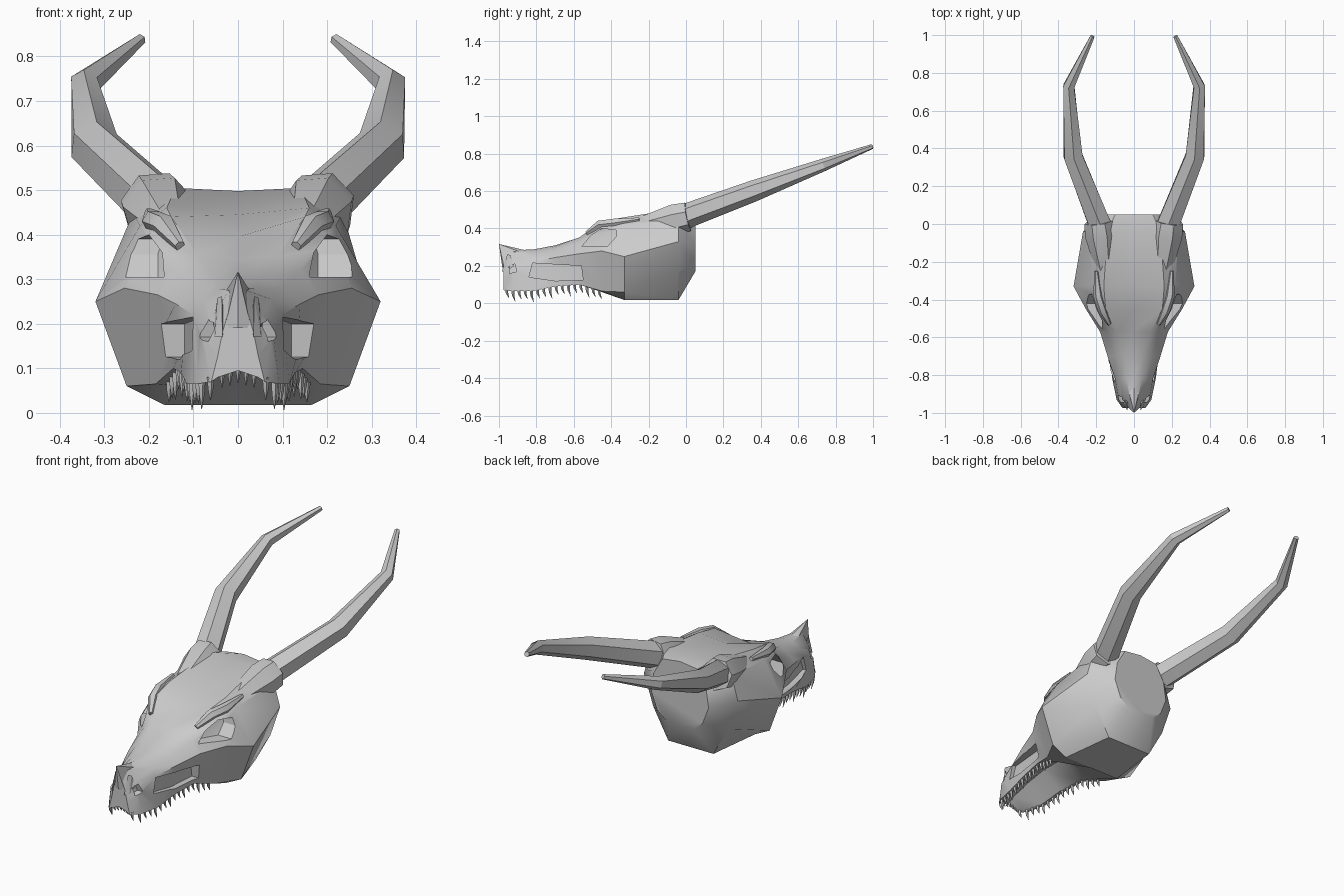
import bpy, bmesh, math
from mathutils import Vector

if "Cube" in bpy.data.objects:
    bpy.data.objects.remove(bpy.data.objects["Cube"])


def finish(bm, name, smooth=None):
    bmesh.ops.recalc_face_normals(bm, faces=bm.faces)
    me = bpy.data.meshes.new(name)
    bm.to_mesh(me)
    bm.free()
    ob = bpy.data.objects.new(name, me)
    bpy.context.collection.objects.link(ob)
    if smooth:
        bpy.ops.object.select_all(action='DESELECT')
        ob.select_set(True)
        bpy.context.view_layer.objects.active = ob
        bpy.ops.object.shade_smooth_by_angle(angle=math.radians(smooth))
    return ob


def loft(bm, rings):
    vs = [[bm.verts.new(p) for p in r] for r in rings]
    n = len(vs[0])
    for a, b in zip(vs, vs[1:]):
        for i in range(n):
            j = (i + 1) % n
            bm.faces.new((a[i], a[j], b[j], b[i]))
    bm.faces.new(vs[0])
    bm.faces.new(vs[-1])


def tube(bm, path, sides, turn=0.0):
    # path: (centre, radius) pairs
    pts = [Vector(p) for p, r in path]
    rings = []
    for i, (p, r) in enumerate(path):
        t = (pts[min(i + 1, len(pts) - 1)] - pts[max(i - 1, 0)]).normalized()
        u = t.cross(Vector((0, 0, 1))).normalized()
        v = u.cross(t)
        rings.append([pts[i] + r * (u * math.cos(a) + v * math.sin(a))
                      for a in (turn + k * math.tau / sides for k in range(sides))])
    loft(bm, rings)


def hull(bm, pts):
    vs = [bm.verts.new(p) for p in pts]
    res = bmesh.ops.convex_hull(bm, input=vs)
    junk = [g for g in res['geom_interior'] if isinstance(g, bmesh.types.BMVert)]
    bmesh.ops.delete(bm, geom=junk, context='VERTS')


# Skull: half sections (x, z) from top centre round to palate centre
sections = [
    (-0.975, [(0, .25), (.018, .24), (.035, .18), (.045, .13), (.06, .07), (.045, .08), (0, .095)]),
    (-0.93, [(0, .285), (.02, .275), (.055, .22), (.08, .17), (.092, .065), (.07, .07), (0, .12)]),
    (-0.82, [(0, .287), (.04, .278), (.075, .255), (.10, .22), (.115, .065), (.095, .065), (0, .15)]),
    (-0.70, [(0, .31), (.05, .303), (.10, .28), (.14, .245), (.128, .09), (.108, .09), (0, .17)]),
    (-0.57, [(0, .345), (.09, .352), (.14, .32), (.18, .265), (.145, .10), (.12, .10), (0, .17)]),
    (-0.45, [(0, .395), (.15, .44), (.20, .40), (.255, .28), (.185, .065), (.13, .06), (0, .13)]),
    (-0.33, [(0, .445), (.16, .46), (.22, .42), (.32, .25), (.25, .06), (.165, .018), (0, .018)]),
    (-0.04, [(0, .498), (.14, .505), (.235, .45), (.27, .33), (.215, .17), (.13, .018), (0, .018)]),
    (0.05, [(0, .498), (.10, .485), (.15, .40), (.165, .30), (.13, .21), (.08, .17), (0, .17)]),
]
bm = bmesh.new()
loft(bm, [[(x, y, z) for x, z in h] + [(-x, y, z) for x, z in h[-2:0:-1]]
          for y, h in sections])
skull = finish(bm, "skull")

# Eye sockets, cheek openings and nostrils: (y, z, inner x) outlines
openings = [
    [(-.555, .305, .10), (-.51, .36, .11), (-.45, .40, .14), (-.37, .39, .17),
     (-.375, .355, .18), (-.42, .305, .18)],
    [(-.84, .14, .085), (-.82, .215, .08), (-.56, .20, .12), (-.55, .125, .12), (-.70, .12, .10)],
    [(-.945, .16, .045), (-.945, .20, .04), (-.915, .21, .045), (-.905, .17, .055)],
]
for s in (1, -1):
    for outline in openings:
        bm = bmesh.new()
        hull(bm, [(s * x, y, z) for y, z, x in outline] +
             [(s * .40, y, z) for y, z, x in outline])
        cutter = finish(bm, "opening_cutter")
        cutter.hide_render = True
        mod = skull.modifiers.new("cut", 'BOOLEAN')
        mod.operation = 'DIFFERENCE'
        mod.solver = 'EXACT'
        mod.object = cutter
        bpy.context.view_layer.objects.active = skull
        bpy.ops.object.modifier_apply(modifier=mod.name)
        bpy.data.objects.remove(cutter)
bpy.ops.object.select_all(action='DESELECT')
skull.select_set(True)
bpy.context.view_layer.objects.active = skull
bpy.ops.object.shade_smooth_by_angle(angle=math.radians(32))

# Nose spike
bm = bmesh.new()
hull(bm, [(.03, -.972, .19), (-.03, -.972, .19), (.028, -.88, .272), (-.028, -.88, .272),
          (0, -.86, .284), (0, -.982, .19), (0, -1.0, .317)])
finish(bm, "nose_spike")

for s, side in ((1, "right"), (-1, "left")):
    # Nostril ridge
    bm = bmesh.new()
    hull(bm, [(s * x, y, z) for x, y, z in
              [(.035, -.985, .17), (.052, -.965, .17), (.036, -.955, .262),
               (.046, -.94, .258), (.03, -.93, .20), (.055, -.92, .20)]])
    finish(bm, "nostril_ridge_" + side)

    # Brow ridge over the eye
    bm = bmesh.new()
    tube(bm, [((s * .13, -.53, .375), .012), ((s * .165, -.46, .42), .026),
              ((s * .19, -.38, .43), .026), ((s * .20, -.25, .45), .01)], 6)
    finish(bm, "brow_ridge_" + side, 50)

    # Horn socket growing out of the skull
    bm = bmesh.new()
    tube(bm, [((s * .15, -.25, .41), .05), ((s * .175, -.06, .45), .085),
              ((s * .185, .012, .465), .080)], 7, .3)
    finish(bm, "horn_socket_" + side, 45)

    # Horn
    bm = bmesh.new()
    tube(bm, [((s * .17, -.03, .455), .068), ((s * .323, .36, .60), .057),
              ((s * .345, .73, .738), .034), ((s * .219, .995, .838), .013)], 6, .5)
    finish(bm, "horn_" + side, 25)

# Teeth along the gum line
gum = [Vector(((h[4][0] + h[5][0]) / 2, y, (h[4][1] + h[5][1]) / 2 + .008))
       for y, h in sections[:6]]
bm = bmesh.new()


def tooth(p, length, r):
    tube(bm, [(p, r), (p + Vector((0, .003, -length * .5)), r * .75),
              (p + Vector((0, .014, -length)), r * .1)], 5)


for s in (1, -1):
    for i in range(17):
        y = -.96 + i * .033
        for a, b in zip(gum, gum[1:]):
            if a.y <= y <= b.y:
                p = a.lerp(b, (y - a.y) / (b.y - a.y))
                p.x *= s
                tooth(p, .052 + .014 * (i % 3 == 1), .009)
for i in range(-2, 3):
    tooth(Vector((i * .018, -.965, .097 - abs(i) * .005)), .03, .006)
finish(bm, "teeth", 60)
